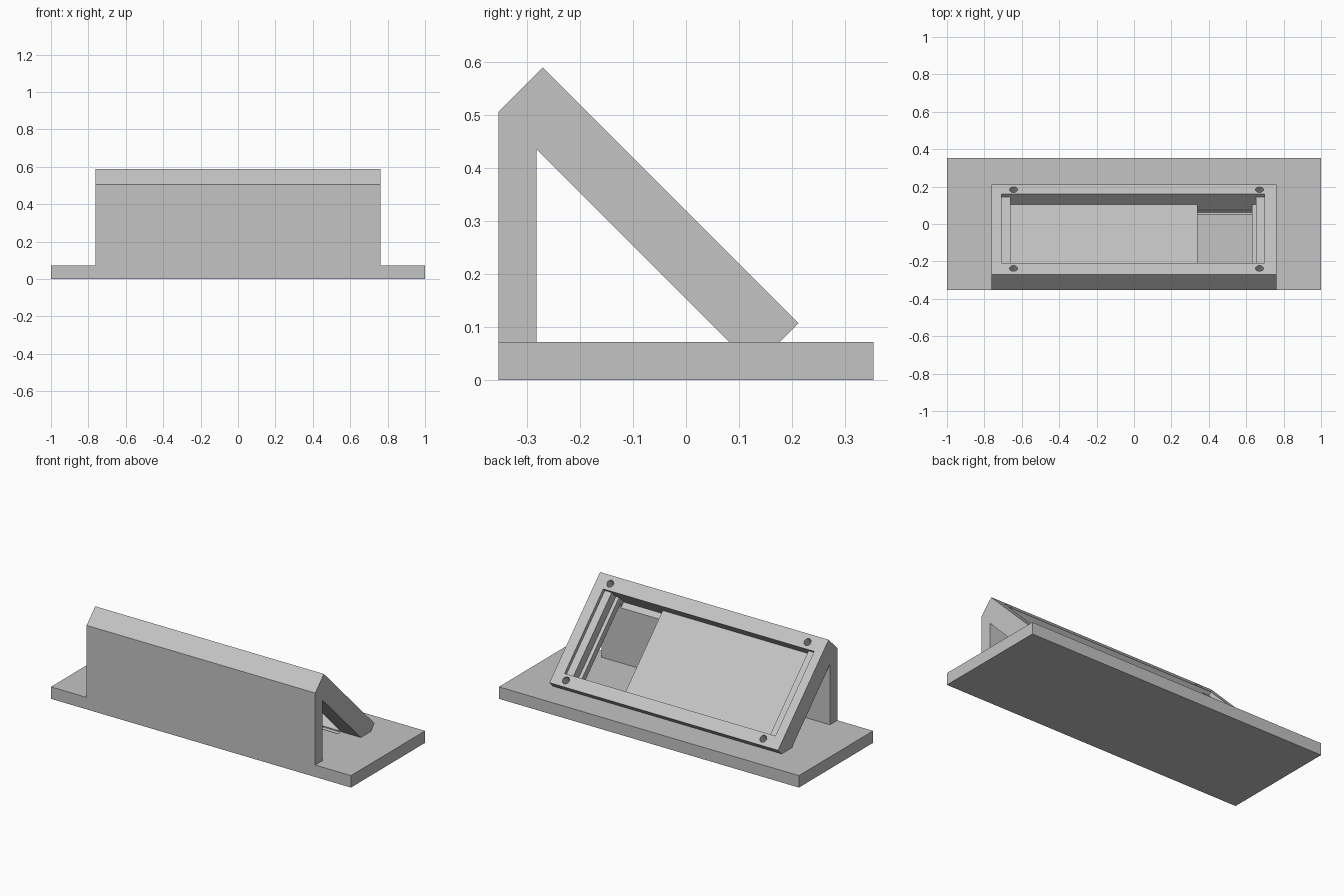
import bpy, bmesh
from math import radians
from mathutils import Matrix, Vector

if "Cube" in bpy.data.objects:
    bpy.data.objects.remove(bpy.data.objects["Cube"], do_unlink=True)

grey = bpy.data.materials.new("light_grey")
grey.use_nodes = True
grey.diffuse_color = (0.55, 0.55, 0.55, 1)
grey.node_tree.nodes["Principled BSDF"].inputs["Base Color"].default_value = (0.55, 0.55, 0.55, 1)


def add_object(name, bm, matrix=None):
    if matrix:
        bm.transform(matrix)
    bmesh.ops.recalc_face_normals(bm, faces=bm.faces[:])
    mesh = bpy.data.meshes.new(name)
    bm.to_mesh(mesh)
    bm.free()
    mesh.materials.append(grey)
    obj = bpy.data.objects.new(name, mesh)
    bpy.context.collection.objects.link(obj)
    return obj


def prism(name, points, sweep, matrix=None):
    """Close a flat outline and sweep it along a vector."""
    bm = bmesh.new()
    face = bm.faces.new([bm.verts.new(p) for p in points])
    result = bmesh.ops.extrude_face_region(bm, geom=[face], use_keep_orig=True)
    moved = [g for g in result["geom"] if isinstance(g, bmesh.types.BMVert)]
    bmesh.ops.translate(bm, verts=moved, vec=Vector(sweep))
    return add_object(name, bm, matrix)


def carve(obj, cutter):
    mod = obj.modifiers.new("carve", "BOOLEAN")
    mod.operation = "DIFFERENCE"
    mod.solver = "EXACT"
    mod.object = cutter
    with bpy.context.temp_override(object=obj, active_object=obj):
        bpy.ops.object.modifier_apply(modifier=mod.name)


BASE_TOP, HALF_DEPTH, HALF_WIDTH = 0.072, 0.353, 0.762

# Base plate
base = prism("base_plate",
             [(-1, y, z) for y, z in ((-HALF_DEPTH, 0), (HALF_DEPTH, 0),
                                      (HALF_DEPTH, BASE_TOP), (-HALF_DEPTH, BASE_TOP))],
             (2, 0, 0))

# Upright wall and sloping panel in one side profile
profile = [(-HALF_DEPTH, BASE_TOP), (-0.282, BASE_TOP), (-0.282, 0.435), (0.081, BASE_TOP),
           (0.177, BASE_TOP), (0.212, 0.107), (-0.27, 0.589), (-HALF_DEPTH, 0.506)]
frame = prism("wall_and_sloping_panel", [(-HALF_WIDTH, y, z) for y, z in profile],
              (2 * HALF_WIDTH, 0, 0))

# Panel space: x across, y down the slope, z out of the panel face
panel = Matrix.Translation((0, 0.1595, 0.1595)) @ Matrix.Rotation(radians(-45), 4, "X")

# Stepped recess: end ledges, floor and a through opening
LEDGE, FLOOR, THROUGH = -0.022, -0.078, -0.139
steps = [(-0.708, 0.05), (-0.708, LEDGE), (-0.66, LEDGE), (-0.66, FLOOR),
         (0.34, FLOOR), (0.34, THROUGH), (0.631, THROUGH), (0.631, FLOOR),
         (0.652, FLOOR), (0.652, LEDGE), (0.698, LEDGE), (0.698, 0.05)]
recess = prism("recess_cutter", [(x, 0, z) for x, z in steps], (0, -0.521, 0), panel)
cutters = [recess]
carve(base, recess)
carve(frame, recess)

# Screw holes in the panel corners
for x in (-0.644, 0.671):
    for y in (0.035, -0.561):
        bm = bmesh.new()
        bmesh.ops.create_cone(bm, cap_ends=True, segments=32, radius1=0.021, radius2=0.021,
                              depth=0.17, matrix=Matrix.Translation((x, y, 0)))
        hole = add_object("screw_hole_cutter", bm, panel)
        carve(frame, hole)
        cutters.append(hole)

for cutter in cutters:
    bpy.data.objects.remove(cutter, do_unlink=True)

# Smooth hole walls, sharp edges elsewhere
bpy.ops.object.select_all(action="DESELECT")
frame.select_set(True)
bpy.context.view_layer.objects.active = frame
bpy.ops.object.shade_smooth_by_angle(angle=radians(30))
